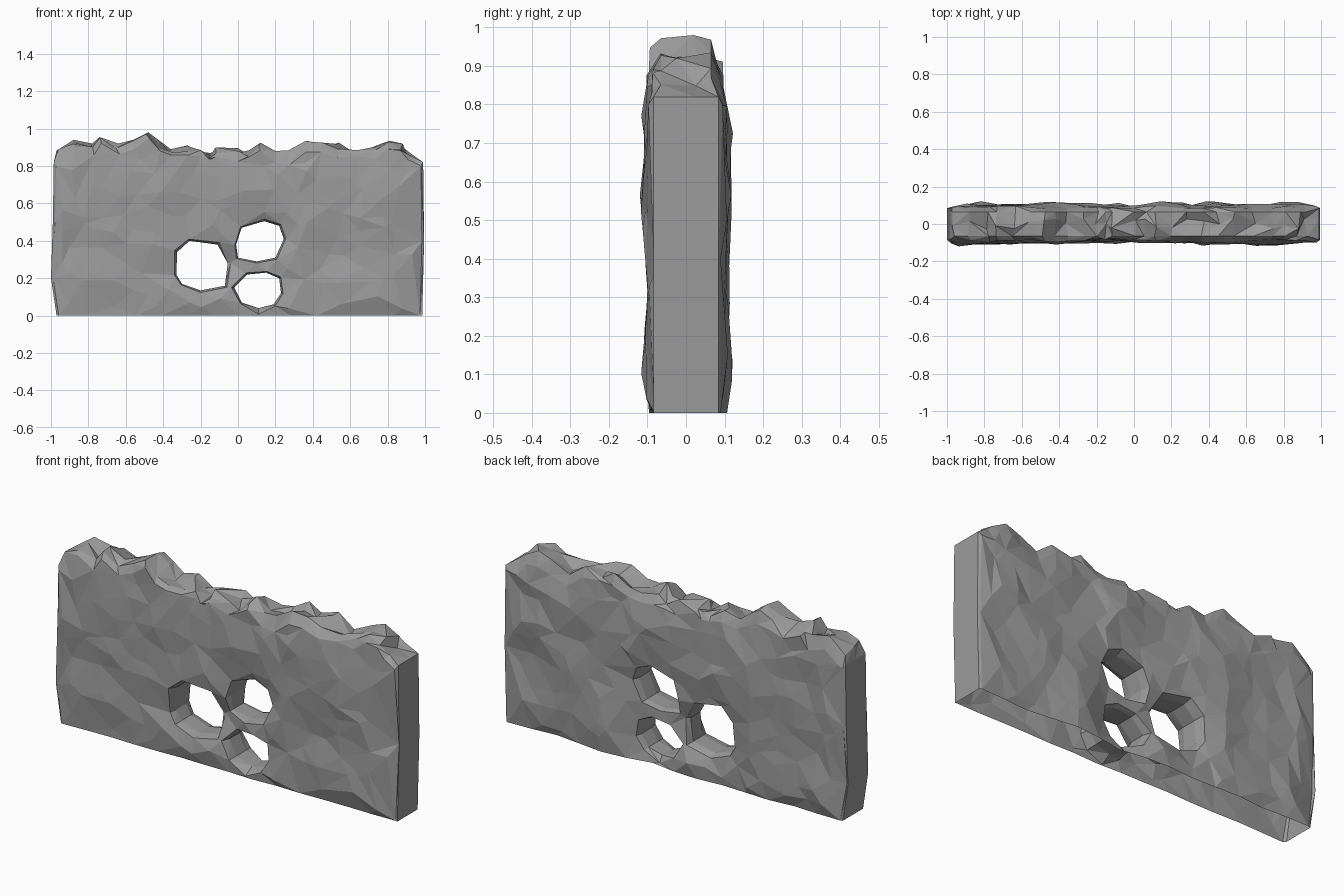
import bpy, bmesh, math, random
from mathutils import Vector, noise
from mathutils.geometry import delaunay_2d_cdt

random.seed(7)
cube = bpy.data.objects.get("Cube")
if cube:
    bpy.data.objects.remove(cube, do_unlink=True)

stone = bpy.data.materials.new("grey_stone")
stone.use_nodes = True
stone.diffuse_color = (0.33, 0.33, 0.33, 1)
stone.node_tree.nodes["Principled BSDF"].inputs["Base Color"].default_value = (0.33, 0.33, 0.33, 1)

# Ragged top of the wall, left to right, as (x, z)
top = [(-.985, .82), (-.96, .89), (-.88, .94), (-.78, .92), (-.74, .955), (-.64, .92), (-.56, .94),
       (-.48, .98), (-.42, .935), (-.36, .89), (-.27, .91), (-.2, .885), (-.15, .87), (-.12, .9),
       (0, .895), (.06, .885), (.12, .925), (.2, .88), (.28, .885), (.37, .935), (.45, .925),
       (.54, .925), (.64, .885), (.74, .91), (.81, .935), (.88, .92), (.92, .87), (.99, .82)]
bottom = [(.985 - 1.955 * i / 14, 0) for i in range(15)]
outline = [Vector(p) for p in top + [(.995, .4)] + bottom + [(-1, .2), (-.99, .5)]]

# Three rough window openings
holes = [[Vector(p) for p in pts] for pts in (
    [(-.33, .22), (-.325, .34), (-.26, .40), (-.11, .38), (-.055, .28), (-.07, .16), (-.2, .135), (-.3, .17)],
    [(-.01, .38), (.02, .47), (.14, .505), (.22, .48), (.245, .41), (.2, .31), (.1, .29), (0, .31)],
    [(-.02, .15), (.05, .22), (.15, .23), (.22, .2), (.23, .12), (.19, .06), (.11, .04), (.02, .07)])]


def inside(p, poly):
    hit = False
    for a, b in zip(poly, poly[1:] + poly[:1]):
        if (a.y > p.y) != (b.y > p.y) and p.x < (b.x - a.x) * (p.y - a.y) / (b.y - a.y) + a.x:
            hit = not hit
    return hit


def edge_distance(p, poly):
    best = 9
    for a, b in zip(poly, poly[1:] + poly[:1]):
        t = max(0, min(1, (p - a).dot(b - a) / (b - a).length_squared))
        best = min(best, (a + (b - a) * t - p).length)
    return best


def outer_face_ring():
    """Outline pulled in a little where it meets the broad faces."""
    ring = []
    for p in outline:
        drop = random.uniform(.03, .08) if p.y > .85 else (.02 if p.y > .8 else 0)
        ring.append(Vector((p.x * .988, p.y - drop)))
    return ring


def hole_face_ring(pts):
    """Opening flared outwards where it meets the broad faces."""
    mid = sum(pts, Vector((0, 0))) / len(pts)
    ring = [mid + (p - mid) * random.uniform(1.05, 1.13) for p in pts]
    for p in ring:
        if p.y < .05:
            p.y = .008
    return ring


def depth(p, side):
    """Half thickness of the wall at a point, lumpy and thinner round the openings."""
    lump = noise.noise(Vector((p.x * 3.5, p.y * 4.5, side * 9))) * .026
    thin = .02 * math.exp(-(min(edge_distance(p, h) for h in holes) / .05) ** 2)
    neck = .035 * math.exp(-((p - Vector((-.02, .27))).length / .08) ** 2)
    edge = .012 if p.y > .8 or abs(p.x) > .95 or p.y < .01 else 0
    return side * (.101 + lump + random.uniform(-.006, .006) - thin - neck - edge)


bm = bmesh.new()


def add_ring(pts, y_of):
    return [bm.verts.new((p.x, y_of(p), p.y)) for p in pts]


def bridge(a, b):
    """Triangle strip between two rings; the underside of the wall stays open."""
    n = len(a)
    for i in range(n):
        j = (i + 1) % n
        quad = [a[i], a[j], b[j], b[i]]
        if all(v.co.z < .001 for v in quad):
            continue
        if random.random() < .5:
            quad = quad[1:] + quad[:1]
        bm.faces.new((quad[0], quad[1], quad[2]))
        bm.faces.new((quad[0], quad[2], quad[3]))


# Broad front and back faces, triangulated round the openings
face_rings = {}
for side in (-1, 1):
    loops = [outer_face_ring()] + [hole_face_ring(h) for h in holes]
    points, edges, verts, rings = [], [], [], []
    for loop in loops:
        start, n = len(points), len(loop)
        points += loop
        edges += [(start + i, start + (i + 1) % n) for i in range(n)]
        rings.append(add_ring(loop, lambda p: depth(p, side)))
        verts += rings[-1]
    face_rings[side] = rings

    def in_wall(p):
        return inside(p, loops[0]) and not any(inside(p, h) for h in loops[1:])

    step = .115
    for row in range(9):
        for col in range(18):
            p = Vector((-.98 + (col + row % 2 / 2) * step + random.uniform(-.045, .045),
                        .06 + row * step * .87 + random.uniform(-.045, .045)))
            if in_wall(p) and min(edge_distance(p, q) for q in loops) > .035:
                points.append(p)
                verts.append(bm.verts.new((p.x, depth(p, side), p.y)))
    co, _, tris, source, _, _ = delaunay_2d_cdt(points, edges, [], 0, 1e-5)
    for tri in tris:
        if in_wall(sum((co[i] for i in tri), Vector((0, 0))) / 3):
            bm.faces.new([verts[source[i][0]] for i in tri])


def rim_depth(p, is_hole):
    if is_hole:
        return .04
    return .065 if p.y > .85 else .084


# Rim of the wall and linings of the openings join the two faces
for k, loop in enumerate([outline] + holes):
    rows = [[], [], []]
    for p in loop:
        crest = random.randrange(3)
        for r, row in enumerate(rows):
            rough = k == 0 and p.y > .85
            drop = random.uniform(0, .035) if rough and r != crest else 0
            slide = random.uniform(-.012, .012) if rough and r != crest else 0
            row.append(Vector((p.x + slide, p.y - drop)))
    front = add_ring(rows[0], lambda p: -rim_depth(p, k > 0))
    middle = add_ring(rows[1], lambda p: random.uniform(-.03, .03))
    back = add_ring(rows[2], lambda p: rim_depth(p, k > 0))
    chain = [face_rings[-1][k], front, middle, back, face_rings[1][k]]
    for a, b in zip(chain, chain[1:]):
        bridge(a, b)

bmesh.ops.recalc_face_normals(bm, faces=bm.faces)
mesh = bpy.data.meshes.new("stone_wall")
bm.to_mesh(mesh)
bm.free()
mesh.materials.append(stone)
wall = bpy.data.objects.new("stone_wall", mesh)
bpy.context.collection.objects.link(wall)
